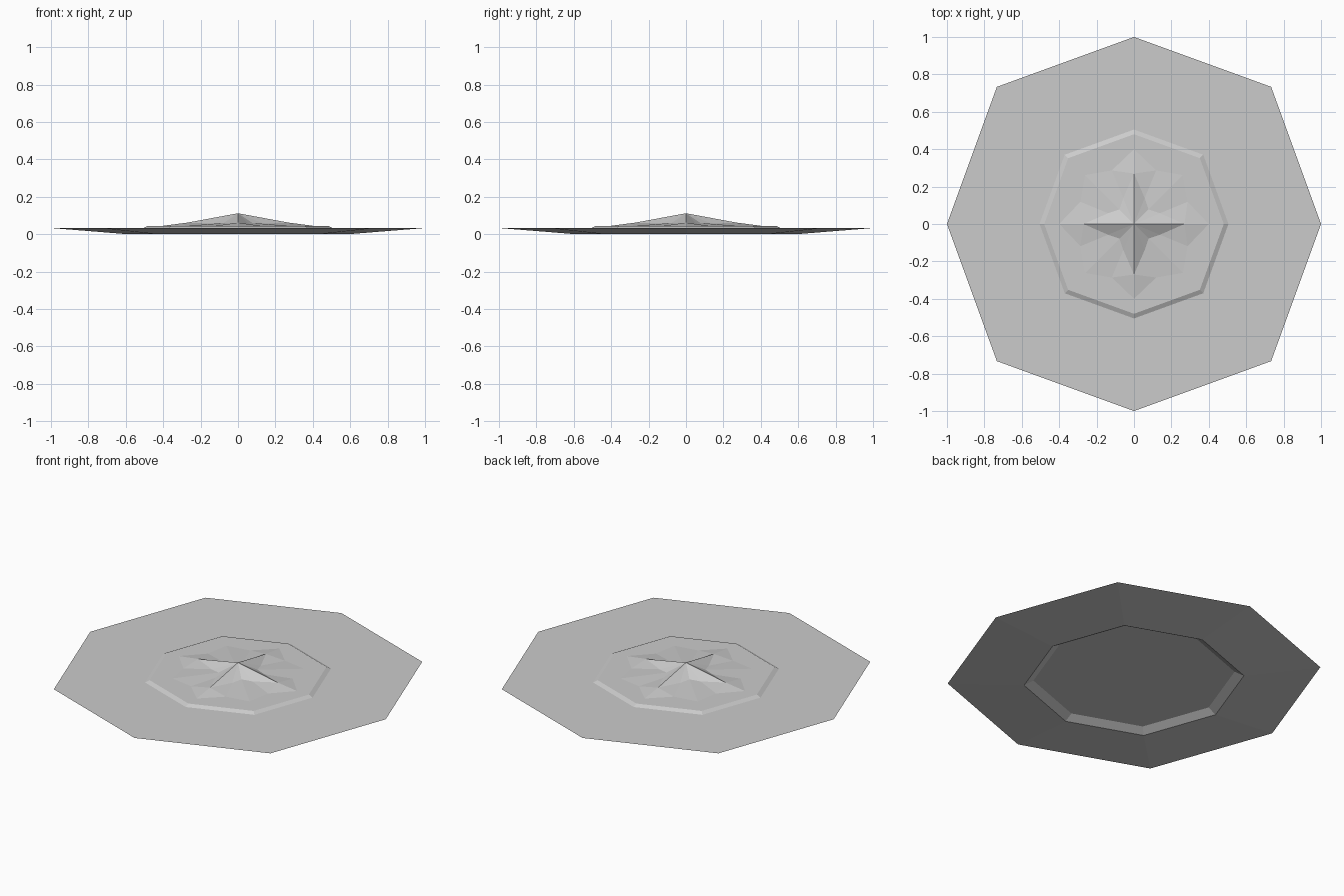
import bpy, bmesh, math

if "Cube" in bpy.data.objects:
    bpy.data.objects.remove(bpy.data.objects["Cube"])

grey = bpy.data.materials.new("light grey")
grey.diffuse_color = (0.6, 0.6, 0.6, 1)
grey.use_nodes = True
grey.node_tree.nodes["Principled BSDF"].inputs["Base Color"].default_value = grey.diffuse_color


def octagon(bm, r, z):
    """Ring of eight points; the diagonal corners lie a little further out."""
    pts = []
    for i in range(8):
        a = i * math.pi / 4
        k = r * (1.037 if i % 2 else 1.0)
        pts.append(bm.verts.new((k * math.cos(a), k * math.sin(a), z)))
    return pts


def bridge(bm, a, b):
    n = len(a)
    for i in range(n):
        j = (i + 1) % n
        bm.faces.new((a[i], a[j], b[j], b[i]))


def finish(bm, name):
    bmesh.ops.recalc_face_normals(bm, faces=bm.faces)
    mesh = bpy.data.meshes.new(name)
    bm.to_mesh(mesh)
    bm.free()
    mesh.materials.append(grey)
    ob = bpy.data.objects.new(name, mesh)
    bpy.context.collection.objects.link(ob)
    return ob


# Hull: recessed belly, sloped underside, flat top, raised deck
bm = bmesh.new()
profile = [(0.54, 0.028), (0.59, 0.0), (1.0, 0.033), (0.505, 0.033), (0.48, 0.045)]
rings = [octagon(bm, r, z) for r, z in profile]
for lower, upper in zip(rings, rings[1:]):
    bridge(bm, lower, upper)
bm.faces.new(rings[0])
bm.faces.new(rings[-1])
finish(bm, "saucer_hull")

# Central mound: four sharp ridges on the axes, four low spurs on the diagonals
bm = bmesh.new()
shape = {
    "inner": [(0.27, 0.062), (0.15, 0.056), (0.11, 0.060), (0.15, 0.056)],
    "outer": [(0.40, 0.045), (0.31, 0.045), (0.37, 0.045), (0.31, 0.045)],
}
mound = []
for key in ("outer", "inner"):
    ring = []
    for i in range(16):
        r, z = shape[key][i % 4]
        a = i * math.pi / 8
        ring.append(bm.verts.new((r * math.cos(a), r * math.sin(a), z)))
    mound.append(ring)
outer, inner = mound
peak = bm.verts.new((0, 0, 0.112))
for i in range(16):
    j = (i + 1) % 16
    # split the quads so the ridges stay straight
    if i % 2 == 0:
        bm.faces.new((outer[i], outer[j], inner[i]))
        bm.faces.new((outer[j], inner[j], inner[i]))
    else:
        bm.faces.new((outer[i], outer[j], inner[j]))
        bm.faces.new((outer[i], inner[j], inner[i]))
    bm.faces.new((inner[i], inner[j], peak))
finish(bm, "star_mound")
